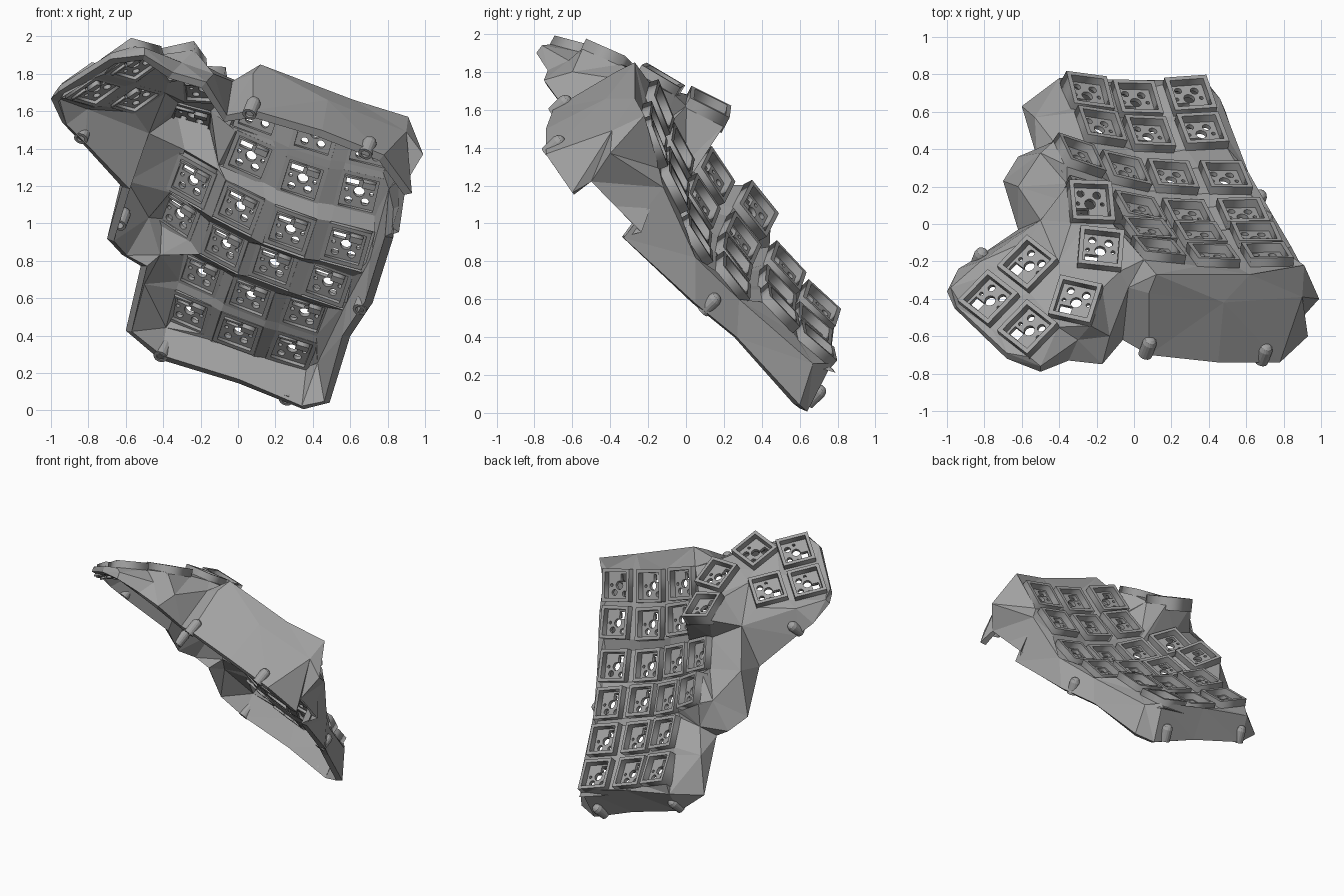
import bpy, bmesh, math
from mathutils import Vector, Matrix

cube = bpy.data.objects.get("Cube")
if cube:
    bpy.data.objects.remove(cube)

grey = bpy.data.materials.new("mid_grey")
grey.use_nodes = True
grey.diffuse_color = (0.36, 0.36, 0.36, 1)
grey.node_tree.nodes["Principled BSDF"].inputs["Base Color"].default_value = (0.36, 0.36, 0.36, 1)


def add_object(name, mesh, matrix=Matrix()):
    obj = bpy.data.objects.new(name, mesh)
    obj.matrix_world = matrix
    bpy.context.collection.objects.link(obj)
    return obj


def mesh_from(bm, name):
    mesh = bpy.data.meshes.new(name)
    bm.to_mesh(mesh)
    bm.free()
    mesh.materials.append(grey)
    return mesh


def frame(center, x_dir, normal):
    n = Vector(normal).normalized()
    y = n.cross(Vector(x_dir)).normalized()
    x = y.cross(n)
    m = Matrix((x, y, n)).transposed().to_4x4()
    m.translation = center
    return m


# Key centres: six finger columns in a bowl, numbered outward from the thumb side
columns = {
    "A": [(-.25, .685, .55), (.01, .65, .44), (.295, .67, .35)],
    "B": [(-.185, .505, .75), (.075, .465, .63), (.36, .48, .54)],
    "C": [(-.30, .35, 1.06), (-.055, .267, .90), (.2, .235, .80), (.485, .23, .70)],
    "D": [(-.23, .13, 1.24), (.02, .06, 1.10), (.285, .03, .98), (.58, .037, .90)],
    "E": [(.075, -.06, 1.37), (.35, -.08, 1.25), (.65, -.08, 1.18)],
    "F": [(.125, -.16, 1.60), (.42, -.19, 1.49), (.71, -.185, 1.42)],
}
keys = {}
for i, (letter, pts) in enumerate(columns.items()):
    pts = [Vector(p) for p in pts]
    tilt = math.radians(40 + 5.6 * i)
    y_dir = Vector((-.3, math.cos(tilt), -math.sin(tilt)))
    for j, p in enumerate(pts):
        x_dir = pts[min(j + 1, len(pts) - 1)] - pts[max(j - 1, 0)]
        row = j + 4 - len(pts)
        keys[letter + str(row)] = frame(p, x_dir, x_dir.cross(y_dir))

# Thumb keys: centre, sideways direction, normal
slope = (-.24, .46, .85)
for number, (p, x_dir, n) in enumerate([
        ((-.235, .107, 1.60), (1, 0, -.2), (.25, .45, .85)),
        ((-.18, -.144, 1.74), (1, -.08, 0), (.1, .5, .86)),
        ((-.31, -.42, 1.86), (.94, -.3, 0), (-.1, .42, .88)),
        ((-.56, -.225, 1.70), (.77, -.64, .4), slope),
        ((-.77, -.41, 1.74), (.77, -.64, .4), slope),
        ((-.56, -.57, 1.87), (.77, -.64, .4), slope)], 1):
    keys["T" + str(number)] = frame(p, x_dir, n)

# Shell skin: corner vertices of every key, named key + side signs
bm = bmesh.new()
V = {}
half = .113
for name, m in keys.items():
    for sx in "-+":
        for sy in "-+":
            V[name + sx + sy] = bm.verts.new(m @ Vector((float(sx + "1") * half, float(sy + "1") * half, 0)))


def verts_of(text):
    return [V[t] for t in text.split()]


def zip_paths(a, b):
    """Triangle strip between two vertex paths, taking the shorter diagonal."""
    i = j = 0
    while i < len(a) - 1 or j < len(b) - 1:
        go_a = j == len(b) - 1 or (i < len(a) - 1 and
                                   (a[i + 1].co - b[j].co).length < (a[i].co - b[j + 1].co).length)
        if go_a:
            bm.faces.new((a[i], a[i + 1], b[j]))
            i += 1
        else:
            bm.faces.new((a[i], b[j + 1], b[j]))
            j += 1


# Webs between finger keys
webs = []
letters = "ABCDEF"
for i, a in enumerate(letters):
    b = letters[i + 1] if i < 5 else "none"
    for j in range(4):
        p, q, r, s = a + str(j), a + str(j + 1), b + str(j), b + str(j + 1)
        if p in keys and q in keys:
            webs.append(f"{p}+- {p}++ {q}-+ {q}--")
        if p in keys and r in keys:
            webs.append(f"{p}-- {p}+- {r}++ {r}-+")
        if all(k in keys for k in (p, q, r, s)):
            webs.append(f"{p}+- {q}-- {s}-+ {r}++")

# Webs between thumb keys
webs += ["T1-- T1+- T2++ T2-+", "T2-- T2+- T3++ T3-+", "T4++ T4+- T3-- T3-+",
         "T4-- T4+- T5++ T5-+", "T5+- T5++ T6-+ T6--", "T3-- T3+- T6++ T6-+",
         "T4+- T5++ T6-+ T3--", "T2-- T3-+ T4++", "T2-+ T2-- T4++", "T1-- T2-+ T4++"]
for text in webs:
    bm.faces.new(verts_of(text))
zip_paths(verts_of("T2+- T2++ T1+- T1++ T1-+"),
          verts_of("F1-- F1-+ E1-- E1-+ D1-- D0+- D0--"))

# Raised crown in front of the last finger column
crown = [bm.verts.new(p) for p in [(.91, -.22, 1.57), (.62, -.27, 1.66), (.12, -.27, 1.85)]]
zip_paths(verts_of("F3++ F3+- F3-- F2+- F2-- F1+- F1--"), crown)

# Outer edge of all the keys, clockwise
edge_loop = verts_of("A1-+ A1++ A2-+ A2++ A3-+ A3++ A3+- B3++ B3+- C3++ C3+- D3++ D3+- E3++ E3+- F3++")
edge_loop += crown
edge_loop += verts_of("F1-- T2+- T3++ T3+- T6++ T6+- T6-- T5+- T5-- T5-+ T4-- T4-+ T4++ T1-- T1-+ "
                      "D0-- D0-+ C0-- C0-+ C0++ C1-+ B1-- B1-+ A1-- A1-+")

# Shoulder ring of the case
shoulder = [
    (-.40, .78, .44), (0, .77, .36), (.38, .77, .26), (.46, .67, .26), (.61, .28, .60),
    (.74, .05, .82), (.84, -.12, 1.19), (.99, -.40, 1.37), (.90, -.39, 1.49),
    (.48, -.42, 1.66), (.08, -.37, 1.80), (-.03, -.34, 1.76), (-.13, -.60, 1.80),
    (-.30, -.62, 1.86), (-.5, -.76, 1.94), (-.68, -.69, 1.91), (-.95, -.44, 1.74),
    (-.98, -.34, 1.70), (-.82, -.20, 1.64), (-.5, .02, 1.50), (-.62, .2, 1.25),
    (-.5, .38, 1.05), (-.43, .44, .85), (-.53, .57, .70)]

# Open rim on a slanted plane: x, y and a lift off the plane
rim = [
    (-.42, .68, -.11), (0, .66, -.09), (.35, .64, -.11), (.49, .60, -.06), (.6, .27, 0),
    (.72, .05, 0), (.83, -.33, 0), (.82, -.25, .12), (.9, -.5, .15), (.93, -.6, 0),
    (.78, -.74, 0), (.45, -.74, 0), (.08, -.70, 0), (-.06, -.62, 0), (-.17, -.75, 0),
    (-.35, -.73, 0), (-.5, -.79, -.03), (-.68, -.72, -.05), (-.96, -.45, -.06),
    (-1, -.36, -.02), (-.94, -.24, 0), (-.84, -.18, 0), (-.62, -.03, 0), (-.70, .23, -.04),
    (-.62, .36, .04), (-.52, .36, .02), (-.6, .63, -.08)]


def on_plane(x, y, lift=0):
    return Vector((x, y, .916 - .4 * x - 1.03 * y + lift))


base_normal = Vector((.4, 1.03, 1)).normalized()
mid_loop = [bm.verts.new(p) for p in shoulder]
rim_loop = [bm.verts.new(on_plane(*p)) for p in rim]
mid_loop.append(mid_loop[0])
rim_loop.append(rim_loop[0])
zip_paths(edge_loop, mid_loop)
zip_paths(mid_loop, rim_loop)
bmesh.ops.recalc_face_normals(bm, faces=bm.faces)
if sum(f.normal.dot(base_normal) * f.calc_area() for f in bm.faces) < 0:
    bmesh.ops.reverse_faces(bm, faces=bm.faces)
shell = add_object("case_shell", mesh_from(bm, "case_shell"))
wall = shell.modifiers.new("wall", "SOLIDIFY")
wall.thickness = .045
wall.offset = -1


# Key socket: raised frame, pierced floor and clips underneath
def box_loop(x, y, w, h):
    return [(x - w, y - h), (x + w, y - h), (x + w, y + h), (x - w, y + h)]


def round_loop(x, y, r, n=14):
    return [(x + r * math.cos(k * math.tau / n), y + r * math.sin(k * math.tau / n)) for k in range(n)]


def plate(bm, loops, low, high):
    curve = bpy.data.curves.new("plate", "CURVE")
    curve.dimensions = "2D"
    curve.fill_mode = "BOTH"
    curve.extrude = (high - low) / 2
    for loop in loops:
        spline = curve.splines.new("POLY")
        spline.points.add(len(loop) - 1)
        for pt, (x, y) in zip(spline.points, loop):
            pt.co = (x, y, 0, 1)
        spline.use_cyclic_u = True
    obj = bpy.data.objects.new("plate", curve)
    mesh = bpy.data.meshes.new_from_object(obj)
    mesh.transform(Matrix.Translation((0, 0, (low + high) / 2)))
    bm.from_mesh(mesh)
    bpy.data.objects.remove(obj)
    bpy.data.meshes.remove(mesh)


bm = bmesh.new()
plate(bm, [box_loop(0, 0, .118, .118), box_loop(0, 0, .094, .094)], -.045, .05)
plate(bm, [box_loop(0, 0, .096, .096), round_loop(0, 0, .03), round_loop(-.047, .06, .02),
           round_loop(.042, .052, .022), round_loop(.068, 0, .011), round_loop(-.068, 0, .011),
           box_loop(-.045, -.055, .034, .026)], -.025, 0)
plate(bm, [box_loop(.045, -.06, .035, .018)], -.06, -.02)
plate(bm, [box_loop(-.045, -.09, .05, .006)], -.06, -.02)
socket = mesh_from(bm, "key_socket")
for name, m in keys.items():
    kind = "thumb" if name[0] == "T" else "finger"
    add_object(f"{kind}_key_socket_{name}", socket, m)

# Screw posts: hollow, dome-topped tubes standing on the rim plane
bm = bmesh.new()
profile = [(0, .05), (.022, .05), (.022, -.02), (.038, -.02), (.038, .07), (.03, .092), (.016, .102), (0, .105)]
verts = [bm.verts.new((r, 0, z)) for r, z in profile]
edges = [bm.edges.new(pair) for pair in zip(verts, verts[1:])]
bmesh.ops.spin(bm, geom=verts + edges, cent=(0, 0, 0), axis=(0, 0, 1), angle=math.tau, steps=16)
bmesh.ops.remove_doubles(bm, verts=bm.verts, dist=.0005)
bmesh.ops.recalc_face_normals(bm, faces=bm.faces)
post = mesh_from(bm, "screw_post")
for spot in [(.26, .655, -.07), (.655, .1, 0), (.685, -.72, 0), (.065, -.685, 0),
             (-.835, -.21, 0), (-.63, .16, 0), (-.41, .67, -.09)]:
    add_object("screw_post", post, frame(on_plane(*spot), (1, 0, 0), base_normal))
